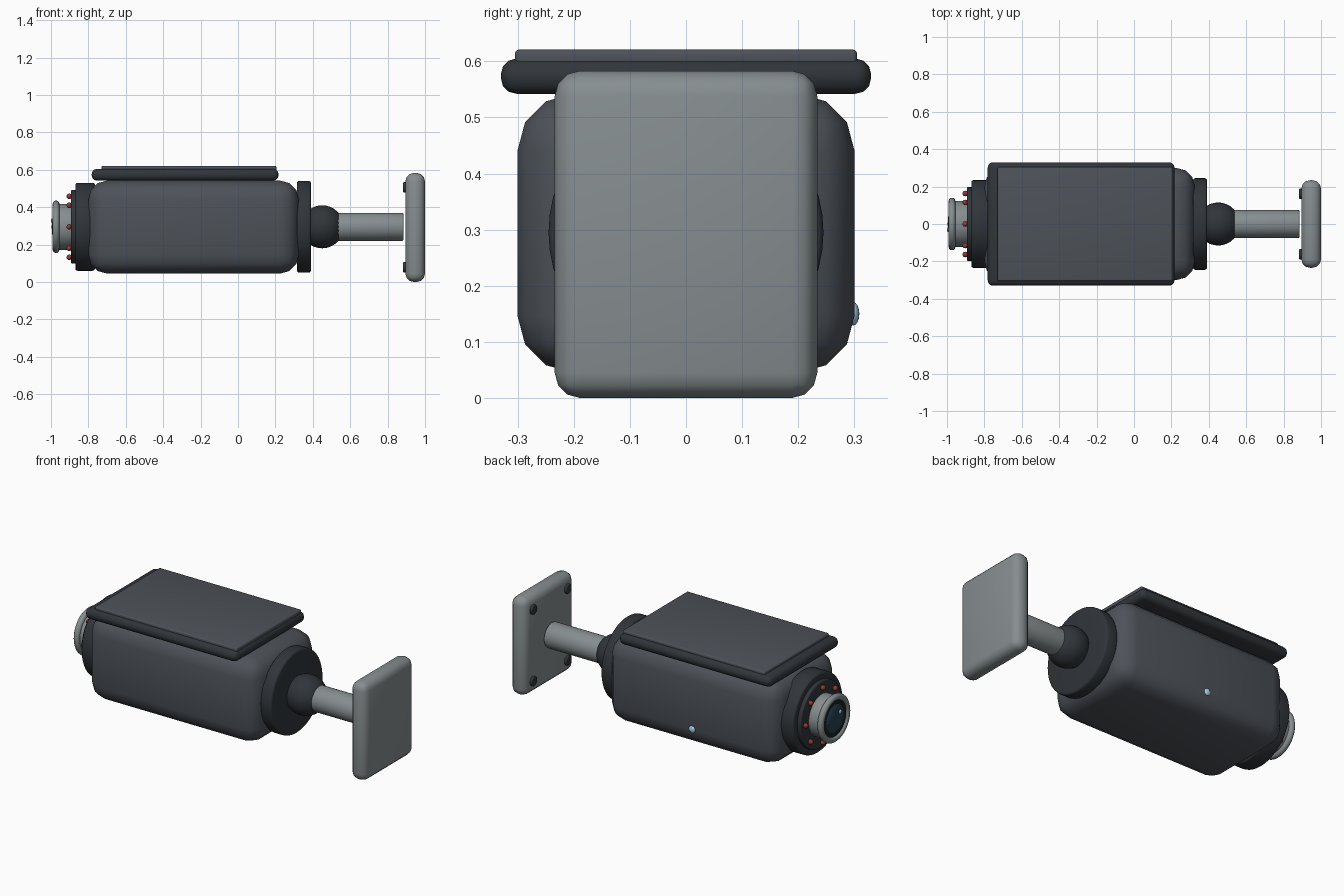
import bpy, math
from mathutils import Matrix

if "Cube" in bpy.data.objects:
    bpy.data.objects.remove(bpy.data.objects["Cube"])

AXIS_Z = 0.295  # height of the camera's long axis


def material(name, r, g, b):
    m = bpy.data.materials.new(name)
    m.diffuse_color = (r, g, b, 1)
    m.use_nodes = True
    m.node_tree.nodes["Principled BSDF"].inputs["Base Color"].default_value = m.diffuse_color
    return m


body_grey = material("body_grey", 0.075, 0.085, 0.10)
dark_grey = material("dark_grey", 0.03, 0.036, 0.042)
metal = material("metal", 0.24, 0.27, 0.28)
black = material("black", 0.012, 0.014, 0.016)
glass_blue = material("glass_blue", 0.02, 0.05, 0.08)
red = material("red", 0.30, 0.04, 0.03)
light_blue = material("light_blue", 0.40, 0.62, 0.80)


def finish(name, mat, bevel=0, segments=3):
    ob = bpy.context.object
    ob.name = name
    ob.data.materials.append(mat)
    if bevel:
        mod = ob.modifiers.new("bevel", 'BEVEL')
        mod.width = bevel
        mod.segments = segments
        mod.limit_method = 'ANGLE'
        mod.angle_limit = math.radians(40)
        bpy.ops.object.modifier_apply(modifier="bevel")
    bpy.ops.object.shade_smooth_by_angle(angle=math.radians(40))
    return ob


def box(name, x, y, z, mat, bevel, segments=3):
    """Rounded box from (min, max) ranges."""
    bpy.ops.mesh.primitive_cube_add(size=1)
    ob = bpy.context.object
    size = [r[1] - r[0] for r in (x, y, z)]
    mid = [(r[0] + r[1]) / 2 for r in (x, y, z)]
    ob.data.transform(Matrix.Translation(mid) @ Matrix.Diagonal((*size, 1)))
    return finish(name, mat, bevel, segments)


def cyl(name, x0, x1, r, mat, bevel=0.012, y=0, z=AXIS_Z, sides=48):
    """Cylinder along x."""
    bpy.ops.mesh.primitive_cylinder_add(vertices=sides, radius=r, depth=x1 - x0,
                                        location=((x0 + x1) / 2, y, z),
                                        rotation=(0, math.pi / 2, 0))
    return finish(name, mat, bevel)


def ball(name, loc, radii, mat, seg=32):
    bpy.ops.mesh.primitive_uv_sphere_add(segments=seg, ring_count=seg // 2, radius=1)
    ob = bpy.context.object
    ob.data.transform(Matrix.Diagonal((*radii, 1)))
    ob.location = loc
    return finish(name, mat)


# housing with sun shield
box("housing", (-0.80, 0.325), (-0.30, 0.30), (0.045, 0.542), body_grey, 0.10)
box("sun_shield", (-0.782, 0.217), (-0.33, 0.33), (0.542, 0.605), dark_grey, 0.028)
box("sun_shield_top", (-0.73, 0.205), (-0.305, 0.305), (0.59, 0.621), body_grey, 0.008)

# end collars
cyl("front_collar", -0.87, -0.765, 0.235, dark_grey)
cyl("rear_collar", 0.315, 0.39, 0.245, dark_grey)

# infrared ring
cyl("led_ring", -0.893, -0.86, 0.197, dark_grey, 0.006)
for i in range(8):
    a = i * math.pi / 4
    ball(f"led_{i + 1}", (-0.902, 0.163 * math.cos(a), AXIS_Z + 0.163 * math.sin(a)),
         (0.015,) * 3, red, 12)

# lens
cyl("lens_barrel", -0.972, -0.88, 0.123, metal, 0.006)
bpy.ops.mesh.primitive_torus_add(major_segments=48, minor_segments=12, major_radius=0.122,
                                 minor_radius=0.0185, location=(-0.973, 0, AXIS_Z),
                                 rotation=(0, math.pi / 2, 0))
finish("lens_rim", metal)
cyl("lens_inner_ring", -0.981, -0.95, 0.107, black, 0.003)
ball("lens_glass", (-0.972, 0, AXIS_Z), (0.024, 0.088, 0.088), glass_blue)
ball("lens_glint", (-0.994, -0.03, AXIS_Z + 0.033), (0.006, 0.013, 0.013), light_blue, 12)

# status light on the back side of the housing
ball("status_light", (-0.25, 0.298, 0.15), (0.021, 0.011, 0.021), light_blue, 16)

# mounting arm and wall plate
ball("ball_joint", (0.45, 0, AXIS_Z), (0.115,) * 3, dark_grey)
cyl("mount_arm", 0.45, 0.885, 0.075, metal, 0.008)
box("wall_plate", (0.895, 1.0), (-0.234, 0.234), (0, 0.583), metal, 0.045)
for sy in (-1, 1):
    for sz in (-1, 1):
        cyl(f"screw_{'left' if sy < 0 else 'right'}_{'low' if sz < 0 else 'high'}",
            0.882, 0.915, 0.028, dark_grey, 0.006,
            y=sy * 0.162, z=0.2925 + sz * 0.213, sides=20)
